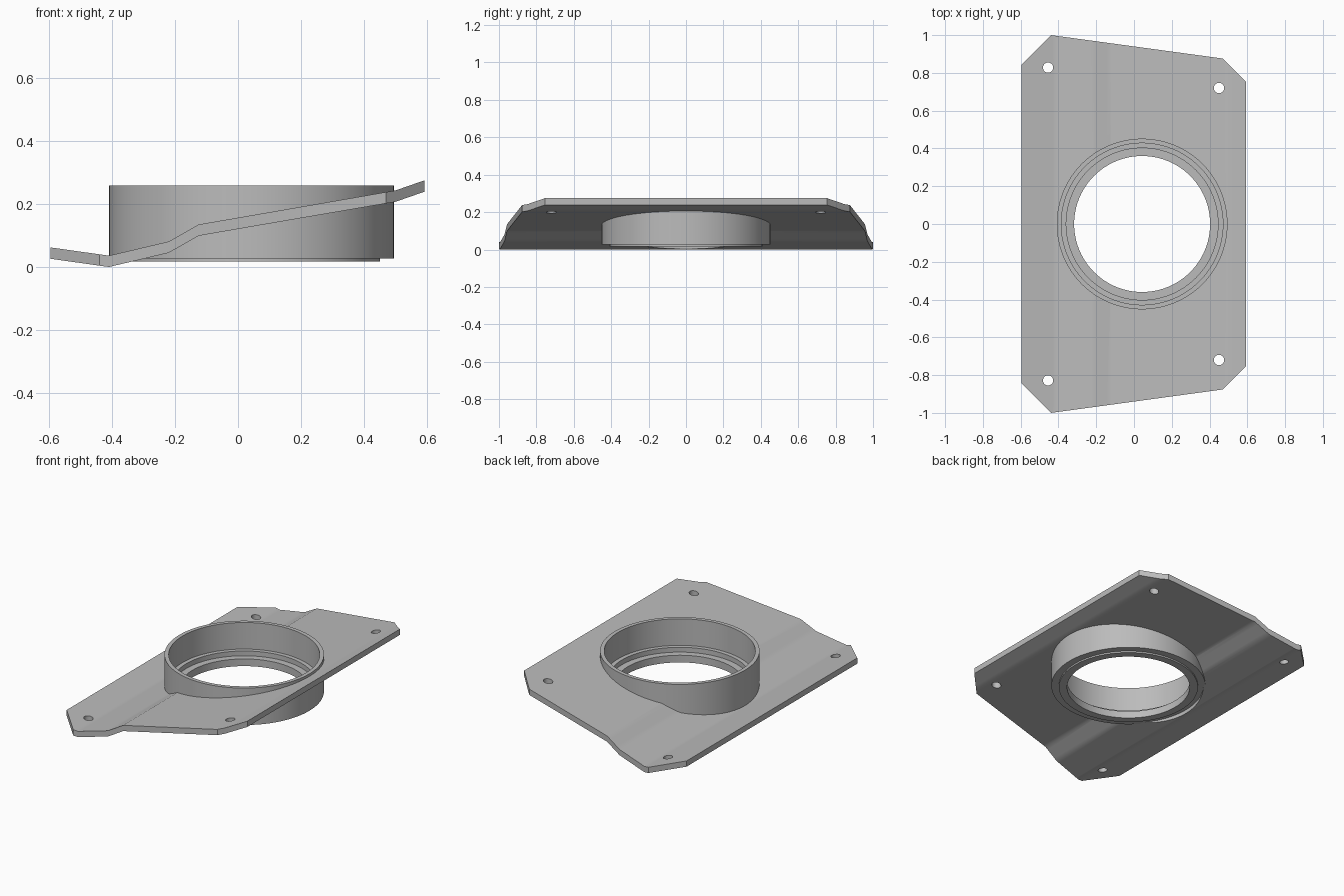
import bpy, bmesh, math
from mathutils import Matrix, Vector

cube = bpy.data.objects.get("Cube")
if cube:
    bpy.data.objects.remove(cube, do_unlink=True)

grey = bpy.data.materials.new("plain grey")
grey.use_nodes = True
colour = (0.5, 0.5, 0.5, 1)
grey.diffuse_color = colour
grey.node_tree.nodes["Principled BSDF"].inputs["Base Color"].default_value = colour

RING_X = 0.043
THICK = 0.036
BENDS = [(-0.595, 0.026), (-0.41, 0.0), (-0.22, 0.045), (-0.125, 0.099), (0.5, 0.207), (0.592, 0.239)]
OUTLINE = [(-0.595, 0.843), (-0.44, 1.0), (0.47, 0.876), (0.592, 0.753)]


def interpolate(points, x):
    for (x0, v0), (x1, v1) in zip(points, points[1:]):
        if x <= x1:
            return v0 + (v1 - v0) * (x - x0) / (x1 - x0)
    return points[-1][1]


def make_object(name, bm):
    bmesh.ops.recalc_face_normals(bm, faces=bm.faces)
    mesh = bpy.data.meshes.new(name)
    bm.to_mesh(mesh)
    bm.free()
    mesh.materials.append(grey)
    obj = bpy.data.objects.new(name, mesh)
    bpy.context.collection.objects.link(obj)
    return obj


def activate(obj):
    bpy.ops.object.select_all(action='DESELECT')
    obj.select_set(True)
    bpy.context.view_layer.objects.active = obj


# Bent plate: cross-sections along x, with tight columns beside each bend
xs = {x for x, _ in BENDS + OUTLINE}
for x, _ in BENDS[1:-1]:
    xs |= {x - 0.02, x + 0.02}
bm = bmesh.new()
sections = []
for x in sorted(xs):
    z, y = interpolate(BENDS, x), interpolate(OUTLINE, x)
    corners = [(-y, z), (y, z), (y, z + THICK), (-y, z + THICK)]
    sections.append([bm.verts.new((x, cy, cz)) for cy, cz in corners])
for a, b in zip(sections, sections[1:]):
    for i in range(4):
        j = (i + 1) % 4
        bm.faces.new((a[i], a[j], b[j], b[i]))
bm.faces.new(sections[0])
bm.faces.new(sections[-1])
plate = make_object("bent_plate", bm)

# Cutters for the central opening and four screw holes
bm = bmesh.new()
holes = [(RING_X, 0, 0.44, 96)]
for side in (-1, 1):
    holes += [(-0.455, side * 0.828, 0.027, 32), (0.45, side * 0.72, 0.027, 32)]
for x, y, r, n in holes:
    bmesh.ops.create_cone(bm, cap_ends=True, segments=n, radius1=r, radius2=r, depth=1,
                          matrix=Matrix.Translation((x, y, 0.1)))
cutter = make_object("hole_cutter", bm)
cutter.hide_render = True
activate(plate)
cut = plate.modifiers.new("holes", 'BOOLEAN')
cut.operation = 'DIFFERENCE'
cut.solver = 'EXACT'
cut.object = cutter
bpy.ops.object.modifier_apply(modifier=cut.name)
bpy.data.objects.remove(cutter, do_unlink=True)

# Stepped ring turned around a vertical axis
profile = [(0.452, 0.027), (0.452, 0.258), (0.428, 0.258), (0.428, 0.092),
           (0.402, 0.092), (0.402, 0.062), (0.36, 0.062), (0.36, 0.017),
           (0.408, 0.017), (0.408, 0.027)]
bm = bmesh.new()
verts = [bm.verts.new((RING_X + r, 0, z)) for r, z in profile]
edges = [bm.edges.new((verts[i - 1], verts[i])) for i in range(len(verts))]
bmesh.ops.spin(bm, geom=verts + edges, cent=Vector((RING_X, 0, 0)), axis=(0, 0, 1),
               angle=math.tau, steps=96, use_merge=True)
bmesh.ops.remove_doubles(bm, verts=bm.verts, dist=0.0001)
ring = make_object("stepped_ring", bm)

for obj in (plate, ring):
    activate(obj)
    bpy.ops.object.shade_smooth_by_angle(angle=math.radians(30))
